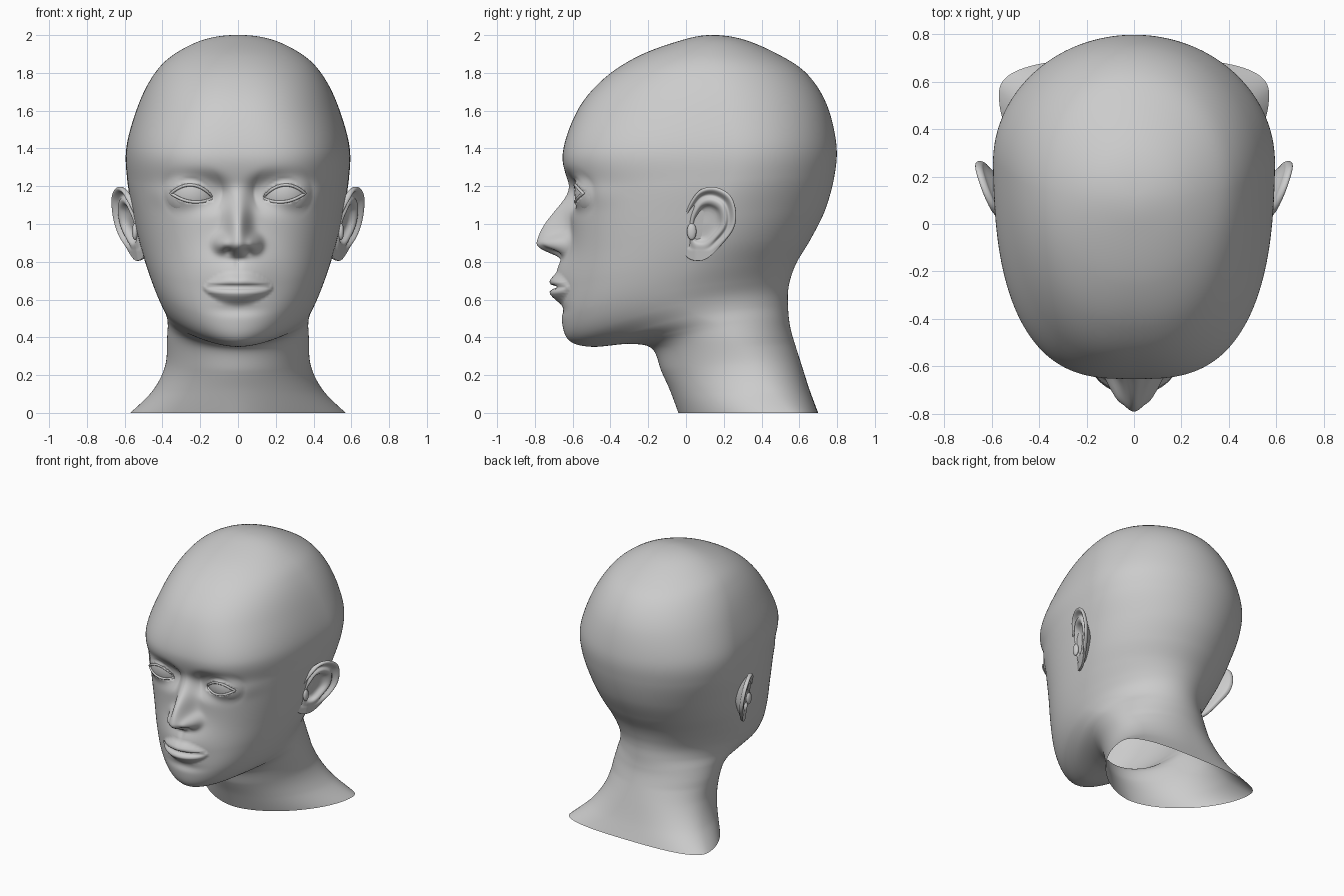
import bpy, bmesh
from math import sin, cos, pi, exp, sqrt

if "Cube" in bpy.data.objects:
    bpy.data.objects.remove(bpy.data.objects["Cube"])


def spline(P, n):
    """Catmull-Rom through P[1:-1]; the first and last rows are only tangent guides."""
    out = []
    for i in range(1, len(P) - 2):
        for k in range(n):
            t = k / n
            out.append([0.5 * (2 * b + (c - a) * t + (2 * a - 5 * b + 4 * c - d) * t * t
                               + (3 * b - a - 3 * c + d) * t ** 3)
                        for a, b, c, d in zip(P[i - 1], P[i], P[i + 1], P[i + 2])])
    return out + [list(P[-2])]


def skin(name, rings):
    """Join a stack of closed rings into one smooth open shell."""
    bm = bmesh.new()
    rows = [[bm.verts.new(p) for p in r] for r in rings]
    n = len(rows[0])
    for a, b in zip(rows, rows[1:]):
        for j in range(n):
            bm.faces.new((a[j], a[(j + 1) % n], b[(j + 1) % n], b[j]))
    bmesh.ops.remove_doubles(bm, verts=bm.verts[:], dist=1e-5)
    bmesh.ops.recalc_face_normals(bm, faces=bm.faces[:])
    for f in bm.faces:
        f.smooth = True
    me = bpy.data.meshes.new(name)
    bm.to_mesh(me)
    bm.free()
    ob = bpy.data.objects.new(name, me)
    bpy.context.collection.objects.link(ob)
    return ob


EX, EY, EZ, ER = 0.24, -0.43, 1.165, 0.16      # eyeball centre and radius


def eye_y(x, z, r):
    return EY - sqrt(max(r * r - (x - EX) ** 2 - (z - EZ) ** 2, 0.004))


def lids(x):
    """Position across the eye opening, lower lid height, upper lid height."""
    u = (x - 0.241) / 0.114
    m = max(0, 1 - u * u)
    zc = 1.15 + 0.012 * u
    return u, zc - 0.033 * m, zc + 0.056 * m


# soft bumps on the face: x, z, size x, size z, height, sharpness
BUMPS = [(0, 0.74, 0.17, 0.14, 0.065, 1),           # mouth mound
         (0, 0.545, 0.12, 0.03, -0.012, 1),         # hollow under lip
         (0.088, 0.893, 0.040, 0.046, 0.048, 1.3),  # nostril wing
         (0.05, 0.855, 0.026, 0.018, -0.028, 1),    # nostril
         (0, 0.80, 0.02, 0.04, -0.008, 1)]          # groove above lip


def face(x, y, z):
    """Forward/backward sculpting of the face, returns new y."""
    X = abs(x)
    # eye socket and lids
    w = exp(-(((X - EX) / 0.16) ** 2 + ((z - EZ) / 0.09) ** 2) ** 1.6)
    y += (eye_y(X, z, ER + 0.007) - y) * w
    u, lo, hi = lids(X)
    if abs(u) < 1:
        if lo < z < hi:
            y += 0.022
        y += 0.008 * (1 - u * u) * exp(-((z - hi - 0.026) / 0.011) ** 2)
    # nose ridge
    dz = (z - 0.91) / 0.32 if z > 0.91 else ((0.91 - z) / 0.105) ** 1.3
    if abs(dz) < 1:
        wn = 0.058 + 0.022 * exp(-((z - 0.9) / 0.06) ** 2)
        y -= 0.166 * (0.5 + 0.5 * cos(pi * dz)) * exp(-(X / wn) ** 2.2)
    for bx, bz, sx, sz, h, p in BUMPS:
        q = ((X - bx) / sx) ** 2 + ((z - bz) / sz) ** 2
        if q < 9:
            y -= h * exp(-q ** p)
    # lips
    u, v = X / 0.19, z - 0.665
    if u < 1:
        m = 1 - u * u
        if v > 0:
            s = v / (0.085 * m ** 0.8 - 0.008 * exp(-(X / 0.03) ** 2))
        else:
            s = -v / (0.095 * m ** 0.8)
        if s < 1:
            y -= (0.045 if v > 0 else 0.058) * m ** 0.5 * sin(pi * s ** 0.7) * (1 - 0.5 * s)
        y += 0.014 * min(1, 4 * m) * exp(-(v / 0.011) ** 2)
    return y


# head and neck rings: front y, front z, back y, back z, half width, widest point, front squareness
ROWS = [(.12, 2.0, .12, 2.0, 0, .5, 2.1),
        (-.05, 1.965, .30, 1.978, .185, .5, 2.1),
        (-.26, 1.885, .50, 1.892, .35, .53, 2.2),
        (-.44, 1.765, .645, 1.79, .45, .56, 2.4),
        (-.575, 1.60, .746, 1.63, .53, .6, 2.6),
        (-.653, 1.37, .796, 1.42, .59, .63, 3.0),
        (-.615, 1.18, .785, 1.25, .587, .61, 2.9),
        (-.61, 1.02, .735, 1.07, .557, .57, 2.8),
        (-.61, .86, .66, .92, .523, .55, 2.7),
        (-.63, .68, .588, .80, .482, .53, 2.5),
        (-.655, .50, .553, .71, .44, .52, 2.15),
        (-.62, .385, .54, .64, .405, .52, 1.9),
        (-.50, .35, .54, .57, .38, .54, 1.8),
        (-.30, .365, .545, .50, .372, .55, 1.9),
        (-.18, .34, .56, .42, .375, .55, 2.0),
        (-.13, .22, .61, .26, .385, .6, 2.0),
        (-.085, .12, .655, .12, .45, .68, 1.95),
        (-.04, 0, .70, 0, .57, .78, 1.8)]
r = ROWS[1]
ROWS = [(r[2], r[3], r[0], r[1], -r[4], r[5], r[6])] + ROWS + [ROWS[-1]]

N = 288
rings = []
for fy, fz, by, bz, W, tw, pf in spline(ROWS, 14):
    ring = []
    for j in range(N):
        s = -1 + 2 * j / N
        a = pi * (0.55 * s + 0.45 * s ** 3)      # denser at the face
        c, sn = cos(a), sin(a)
        p, L = (pf, tw) if c > 0 else (2 + 0.8 * max(0, 1 - fz / 0.3), 1 - tw)
        rad = (abs(c) ** p + abs(sn) ** p) ** (-1 / p)
        t = min(1, max(0, tw - L * rad * c))
        x = W * rad * sn * (1 - 0.08 * max(0, rad * c) ** 1.5)
        y = fy + (by - fy) * t
        z = fz + (bz - fz) * (t + 0.9 * t * (1 - t))
        if y < -0.3 and z < 1.5:
            y = face(x, y, z)
        ring.append((x, y, z))
    rings.append(ring)
skin("head", rings)

# ears: side outline scaled inward along a rim / fold / bowl section, mirrored
OUT = [(-.015, 1.02), (.02, 1.11), (.075, 1.18), (.155, 1.195), (.235, 1.15), (.265, 1.06),
       (.25, .97), (.18, .88), (.115, .82), (.06, .805), (.005, .825), (-.015, .89)]
outline = spline([OUT[-1]] + OUT + OUT[:2], 8)[:-1]
SEC = [(0, -.025), (.4, -.025), (.55, .004), (.66, .008), (.78, -.008), (.9, .016),
       (.97, .016), (1, .004), (.97, -.012), (.85, -.022), (.4, -.08)]
rings = []
for i, (f, h) in enumerate(spline([SEC[0]] + SEC + [SEC[-1]], 4)):
    ring = []
    for oy, oz in outline:
        y, z = 0.10 + (oy - 0.10) * f, 1.0 + (oz - 1.0) * f
        lobe = min(1, max(0, (0.92 - z) / 0.06)) if i < 28 else 0
        hh = h + (0.008 - h) * lobe - 0.25 * max(0, 0.05 - y)
        ring.append((0.535 + 0.4 * y + 0.17 * (z - 1) + hh, y, z))
    rings.append(ring)
ears = skin("ears", rings)
ears.modifiers.new("mirror", 'MIRROR')

for side, s in (("left", 1), ("right", -1)):
    # eyeball
    bpy.ops.mesh.primitive_uv_sphere_add(segments=48, ring_count=24, radius=ER,
                                         location=(s * EX, EY, EZ))
    bpy.context.object.name = side + "_eyeball"
    bpy.ops.object.shade_smooth()
    # small flap in front of the ear canal
    bpy.ops.mesh.primitive_uv_sphere_add(segments=24, ring_count=12, radius=1,
                                         location=(s * 0.545, 0.03, 0.96))
    bpy.context.object.name = side + "_ear_flap"
    bpy.context.object.scale = (0.016, 0.025, 0.045)
    bpy.ops.object.shade_smooth()
    # eyelid rim
    pts = []
    for k in range(64):
        a = 2 * pi * k / 64
        x = 0.241 + 0.114 * cos(a)
        _, lo, hi = lids(x)
        z = hi if sin(a) > 0 else lo
        pts.append((s * x, eye_y(x, z, ER + 0.002), z, 1))
    cu = bpy.data.curves.new(side + "_eyelid", 'CURVE')
    cu.dimensions = '3D'
    cu.bevel_depth = 0.008
    cu.bevel_resolution = 3
    sp = cu.splines.new('POLY')
    sp.points.add(len(pts) - 1)
    for q, co in zip(sp.points, pts):
        q.co = co
    sp.use_cyclic_u = True
    bpy.context.collection.objects.link(bpy.data.objects.new(side + "_eyelid", cu))
